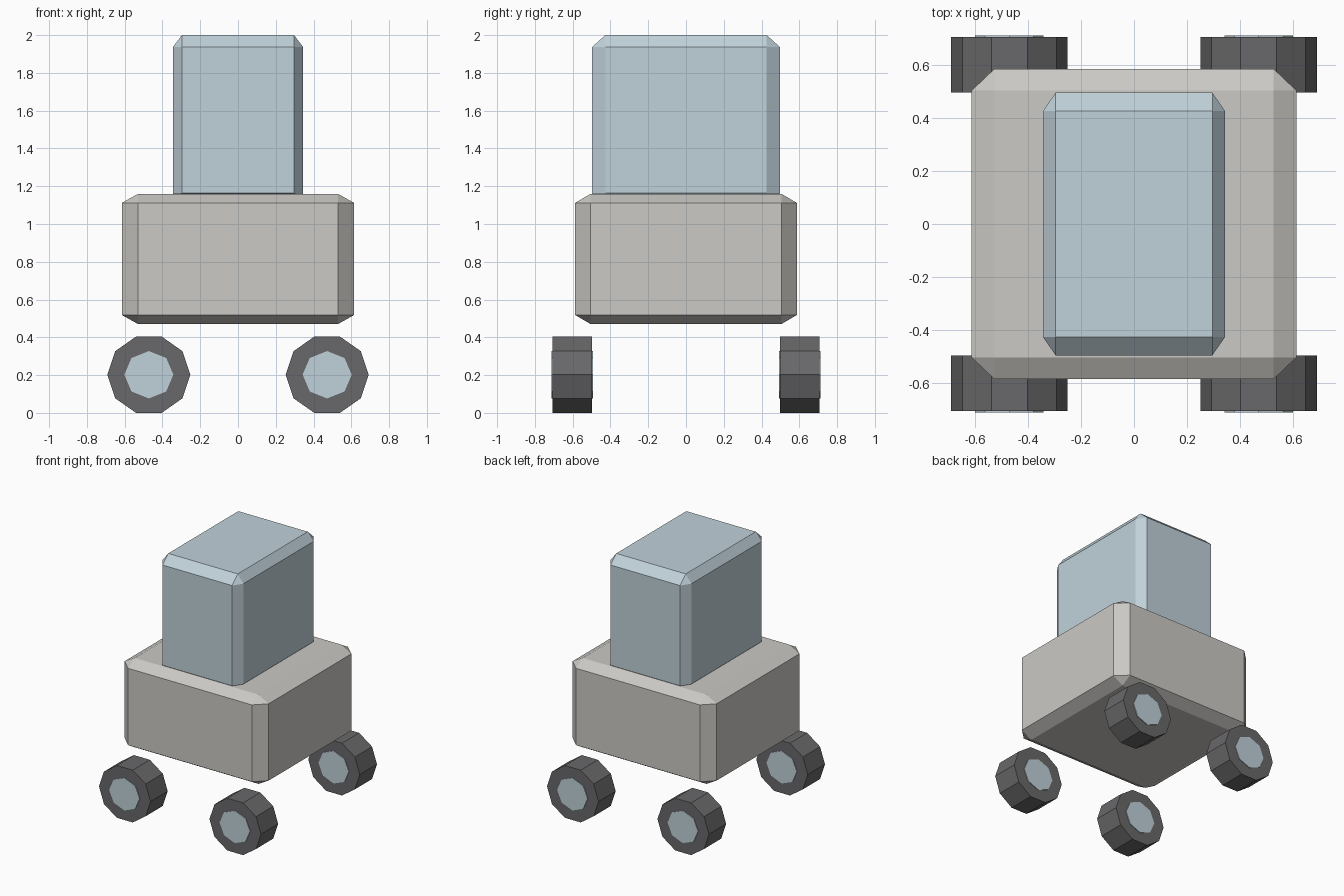
import bpy
import bmesh
from math import pi
from mathutils import Matrix

if "Cube" in bpy.data.objects:
    bpy.data.objects.remove(bpy.data.objects["Cube"], do_unlink=True)


def material(name, color):
    mat = bpy.data.materials.new(name)
    mat.use_nodes = True
    mat.diffuse_color = (*color, 1)
    mat.node_tree.nodes["Principled BSDF"].inputs["Base Color"].default_value = (*color, 1)
    return mat


stone = material("warm grey", (0.60, 0.585, 0.555))
glass = material("pale blue", (0.53, 0.64, 0.70))
rubber = material("dark grey", (0.14, 0.14, 0.145))


def finish(name, bm, mat, location):
    mesh = bpy.data.meshes.new(name)
    bm.to_mesh(mesh)
    bm.free()
    mesh.materials.append(mat)
    obj = bpy.data.objects.new(name, mesh)
    obj.location = location
    bpy.context.collection.objects.link(obj)
    return obj


def chamfered_box(name, mat, half, bottom, top, chamfer=0.14):
    """Cube chamfered at unit size, then stretched so the chamfers stretch too."""
    bm = bmesh.new()
    bmesh.ops.create_cube(bm, size=2)
    bmesh.ops.bevel(bm, geom=bm.edges[:], offset=chamfer, segments=1, affect='EDGES')
    bmesh.ops.scale(bm, vec=(*half, (top - bottom) / 2), verts=bm.verts)
    return finish(name, bm, mat, (0, 0, (bottom + top) / 2))


def disc(name, mat, sides, radius, width, location):
    """Low-poly cylinder with its axle along y, slightly squashed in height."""
    bm = bmesh.new()
    bmesh.ops.create_cone(bm, cap_ends=True, segments=sides, radius1=radius,
                          radius2=radius, depth=width)
    # Put a corner on the x axis, then turn the axle to y
    corner = max(bm.verts, key=lambda v: v.co.x).co
    spin = Matrix.Rotation(-corner.to_2d().angle_signed((1, 0)), 3, 'Z')
    if corner.x < radius * 0.999:
        bmesh.ops.rotate(bm, matrix=spin, verts=bm.verts)
    bmesh.ops.rotate(bm, matrix=Matrix.Rotation(pi / 2, 3, 'X'), verts=bm.verts)
    bmesh.ops.scale(bm, vec=(1, 1, 0.965), verts=bm.verts)
    return finish(name, bm, mat, location)


# Body and cabin
chamfered_box("body", stone, (0.615, 0.587), 0.47, 1.16)
chamfered_box("cabin", glass, (0.345, 0.497), 1.10, 2.0)

# Four wheels, each with a hub running through it
for x_sign, side in ((1, "left"), (-1, "right")):
    for y_sign, end in ((-1, "front"), (1, "back")):
        spot = (0.472 * x_sign, 0.603 * y_sign, 0.202)
        disc(f"{end}_{side}_wheel", rubber, 10, 0.22, 0.21, spot)
        disc(f"{end}_{side}_hub", glass, 8, 0.13, 0.22, spot)
